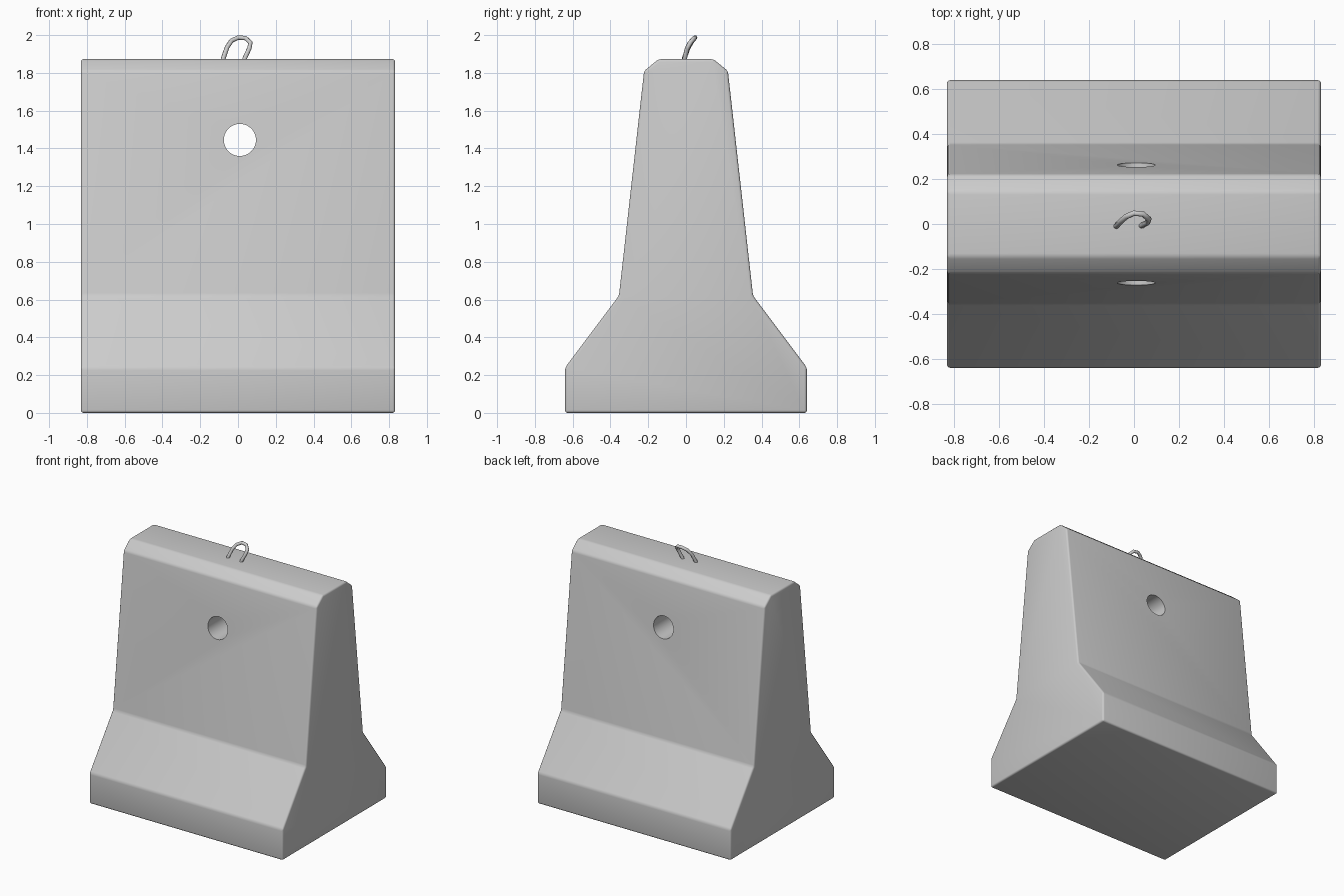
import bpy, bmesh, math
from mathutils import Matrix

if "Cube" in bpy.data.objects:
    bpy.data.objects.remove(bpy.data.objects["Cube"])


def link(name, data):
    ob = bpy.data.objects.new(name, data)
    bpy.context.collection.objects.link(ob)
    return ob


def activate(ob):
    bpy.ops.object.select_all(action='DESELECT')
    ob.select_set(True)
    bpy.context.view_layer.objects.active = ob


# Concrete body: mirrored end profile (y, z) extruded along x
half = [(0.64, 0.005), (0.64, 0.24), (0.355, 0.62), (0.222, 1.81), (0.145, 1.873)]
half[0] = (0.64, 0.0)
profile = half + [(-y, z) for y, z in reversed(half)]
bm = bmesh.new()
face = bm.faces.new([bm.verts.new((-0.832, y, z)) for y, z in profile])
ext = bmesh.ops.extrude_face_region(bm, geom=[face])
bmesh.ops.translate(bm, vec=(1.664, 0, 0),
                    verts=[v for v in ext["geom"] if isinstance(v, bmesh.types.BMVert)])
bmesh.ops.recalc_face_normals(bm, faces=bm.faces)
mesh = bpy.data.meshes.new("barrier_body")
bm.to_mesh(mesh)
bm.free()
body = link("barrier_body", mesh)

# Lifting hole cutter running front to back
bm = bmesh.new()
bmesh.ops.create_cone(bm, cap_ends=True, segments=48, radius1=0.085, radius2=0.085, depth=2,
                      matrix=Matrix.Translation((0.01, 0, 1.445)) @ Matrix.Rotation(math.pi / 2, 4, 'X'))
mesh = bpy.data.meshes.new("hole_cutter")
bm.to_mesh(mesh)
bm.free()
cutter = link("hole_cutter", mesh)
cutter.hide_render = True

# Softened edges, then the hole
bevel = body.modifiers.new("soft_edges", 'BEVEL')
bevel.width = 0.014
bevel.segments = 3
bevel.limit_method = 'ANGLE'
bevel.angle_limit = math.radians(20)
cut = body.modifiers.new("hole", 'BOOLEAN')
cut.operation = 'DIFFERENCE'
cut.object = cutter
cut.solver = 'EXACT'
activate(body)
for name in ("soft_edges", "hole"):
    bpy.ops.object.modifier_apply(modifier=name)
bpy.data.objects.remove(cutter)
bpy.ops.object.shade_smooth_by_angle(angle=math.radians(35))

# Bent steel lifting loop on top
path = [(-0.085, -0.015, 1.84), (-0.077, -0.008, 1.88), (-0.058, 0.012, 1.935),
        (-0.035, 0.033, 1.97), (0.0, 0.048, 1.987), (0.04, 0.044, 1.984),
        (0.066, 0.022, 1.96), (0.06, 0.006, 1.93), (0.037, -0.006, 1.88), (0.025, -0.012, 1.84)]
curve = bpy.data.curves.new("lifting_loop", 'CURVE')
curve.dimensions = '3D'
curve.bevel_depth = 0.0125
curve.bevel_resolution = 2
curve.use_fill_caps = True
spline = curve.splines.new('POLY')
spline.points.add(len(path) - 1)
for point, co in zip(spline.points, path):
    point.co = (*co, 1)
loop = link("lifting_loop", curve)
activate(loop)
bpy.ops.object.convert(target='MESH')
bpy.ops.object.shade_smooth_by_angle(angle=math.radians(50))
